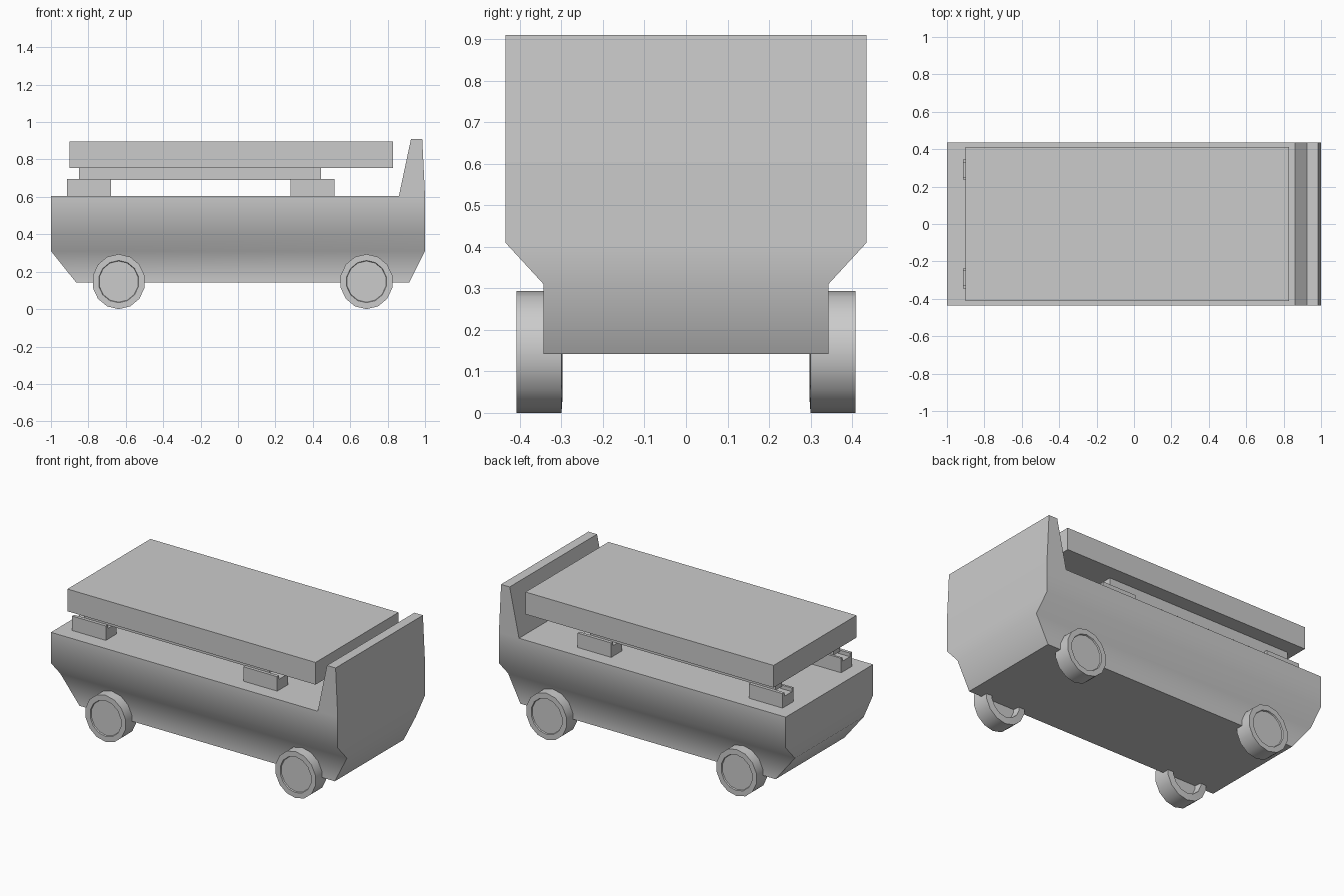
import bpy, bmesh
from math import pi, sin, cos, radians

if "Cube" in bpy.data.objects:
    bpy.data.objects.remove(bpy.data.objects["Cube"])


def finish(name, bm, smooth_angle=None):
    bmesh.ops.recalc_face_normals(bm, faces=bm.faces)
    mesh = bpy.data.meshes.new(name)
    bm.to_mesh(mesh)
    bm.free()
    ob = bpy.data.objects.new(name, mesh)
    bpy.context.collection.objects.link(ob)
    if smooth_angle:
        bpy.ops.object.select_all(action='DESELECT')
        ob.select_set(True)
        bpy.context.view_layer.objects.active = ob
        bpy.ops.object.shade_smooth_by_angle(angle=radians(smooth_angle))
    return ob


def stack(name, levels, smooth_angle=None):
    """Loft rectangles given as (z, half width, x min, x max)."""
    bm = bmesh.new()
    rings = [[bm.verts.new(p) for p in ((a, -w, z), (b, -w, z), (b, w, z), (a, w, z))]
             for z, w, a, b in levels]
    for lo, hi in zip(rings, rings[1:]):
        for i in range(4):
            j = (i + 1) % 4
            bm.faces.new((lo[i], lo[j], hi[j], hi[i]))
    bm.faces.new(rings[0])
    bm.faces.new(rings[-1])
    return finish(name, bm, smooth_angle)


def extrude_x(name, profile, x0, x1):
    """Extrude a closed (y, z) profile along x."""
    bm = bmesh.new()
    a = [bm.verts.new((x0, y, z)) for y, z in profile]
    b = [bm.verts.new((x1, y, z)) for y, z in profile]
    for i in range(len(a)):
        j = (i + 1) % len(a)
        bm.faces.new((a[i], a[j], b[j], b[i]))
    bm.faces.new(a)
    bm.faces.new(b)
    return finish(name, bm)


def wheel(name, x, side, n=14):
    """Lathe a tyre with shallow outer hub and hollow inner side."""
    profile = [(0.11, 0.40), (0.113, 0.408), (0.147, 0.408),
               (0.147, 0.30), (0.105, 0.297), (0.10, 0.34)]
    bm = bmesh.new()
    rings = [[bm.verts.new((x + 0.965 * r * sin(2 * pi * i / n), side * y,
                            0.147 + r * cos(2 * pi * i / n))) for i in range(n)]
             for r, y in profile]
    for p, q in zip(rings, rings[1:]):
        for i in range(n):
            j = (i + 1) % n
            bm.faces.new((p[i], p[j], q[j], q[i]))
    bm.faces.new(rings[0])
    bm.faces.new(rings[-1])
    return finish(name, bm, 30)


# Hull with tapered lower body
stack("body", [(0.142, 0.343, -0.865, 0.915), (0.31, 0.343, -1, 1),
               (0.41, 0.435, -1, 1), (0.604, 0.435, -1, 1)], 44)

# Raised end wall
stack("end_wall", [(0.604, 0.435, 0.86, 1), (0.91, 0.435, 0.925, 0.985)])

# Flat top slab
stack("top_slab", [(0.755, 0.413, -0.9, 0.83), (0.895, 0.413, -0.9, 0.83)])

# Channel blocks, rails and wheels on both sides
for side, label in ((-1, "front"), (1, "back")):
    channel = [(0.238, 0.604), (0.345, 0.604), (0.345, 0.695), (0.325, 0.695),
               (0.325, 0.672), (0.252, 0.672), (0.252, 0.695), (0.238, 0.695)]
    rail = [(0.256, 0.69), (0.321, 0.69), (0.321, 0.755), (0.256, 0.755)]
    for x, end in ((-0.915, "left"), (0.28, "right")):
        extrude_x(f"{label}_{end}_block", [(side * y, z) for y, z in channel], x, x + 0.235)
    extrude_x(f"{label}_rail", [(side * y, z) for y, z in rail], -0.85, 0.445)
    for x, end in ((-0.638, "left"), (0.687, "right")):
        wheel(f"{label}_{end}_wheel", x, side)
